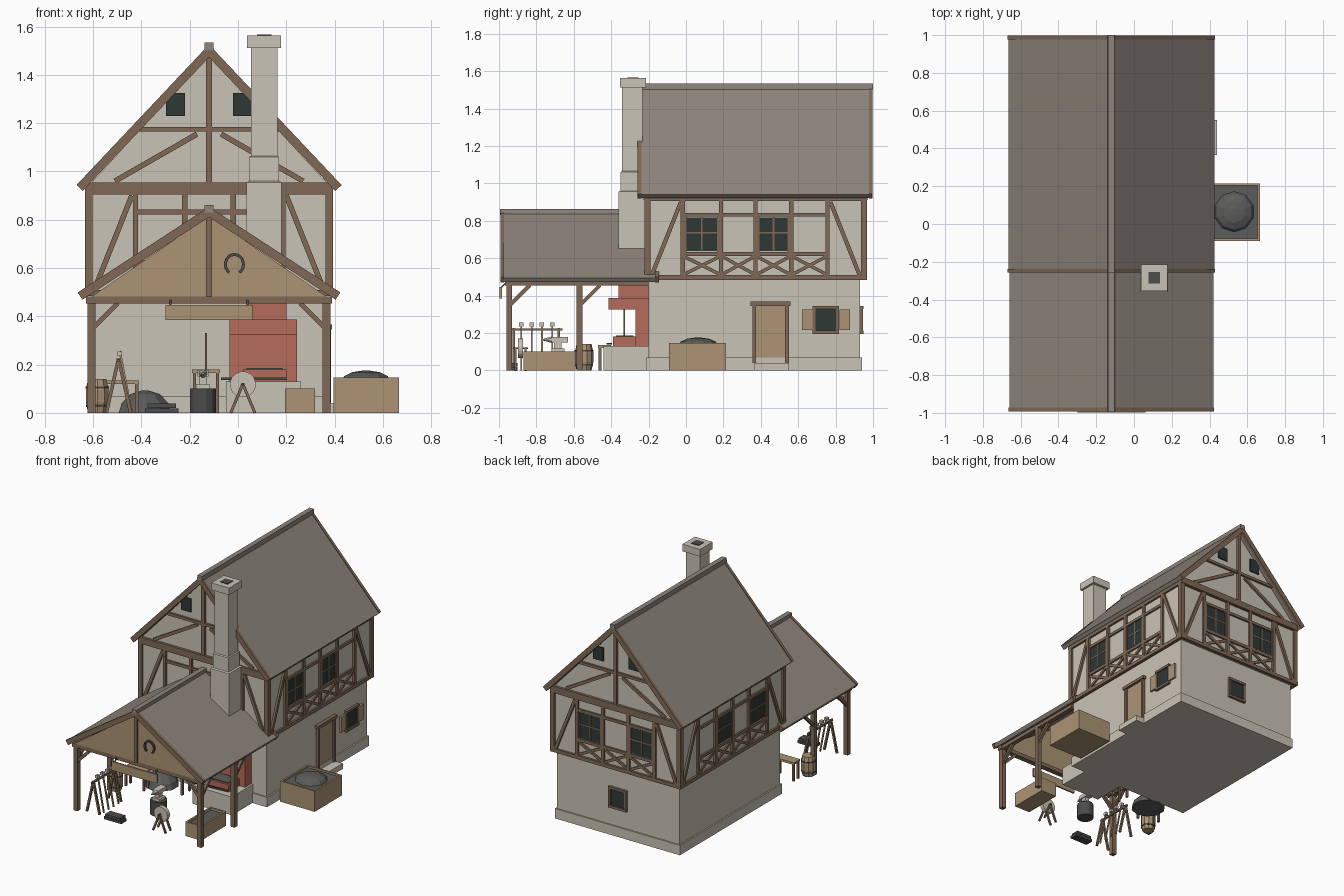
import bpy, bmesh, math
from mathutils import Vector, Matrix

if "Cube" in bpy.data.objects:
    bpy.data.objects.remove(bpy.data.objects["Cube"])


def mat(name, hexcol):
    m = bpy.data.materials.new(name)
    c = [int(hexcol[i:i + 2], 16) / 255 for i in (0, 2, 4)]
    m.diffuse_color = [v / 12.92 if v <= 0.04045 else ((v + 0.055) / 1.055) ** 2.4 for v in c] + [1]
    m.use_nodes = True
    m.node_tree.nodes["Principled BSDF"].inputs["Base Color"].default_value = m.diffuse_color
    return m


PLASTER, WOOD, ROOF = mat("plaster", "CAC3B6"), mat("timber", "806955"), mat("roof_tile", "8E857C")
TAN, BRICK, GLASS = mat("plank", "AB9474"), mat("brick", "B56C5A"), mat("dark_glass", "2E3836")
IRON, COAL = mat("iron", "4C4C4C"), mat("coal", "5C5C5B")
parts = {}
CX = -0.12


def get(name, m):
    return parts.setdefault(name, (bmesh.new(), m))[0]


# extrude a 2D polygon from a to b through a mapping function
def prism(name, m, poly, fn, a, b):
    bm = get(name, m)
    lo = [bm.verts.new(fn(p[0], p[1], a)) for p in poly]
    hi = [bm.verts.new(fn(p[0], p[1], b)) for p in poly]
    n = len(poly)
    bm.faces.new(lo)
    bm.faces.new(hi[::-1])
    for i in range(n):
        bm.faces.new((lo[i], lo[(i + 1) % n], hi[(i + 1) % n], hi[i]))


def along_y(x, z, y):
    return Vector((x, y, z))


def box(name, m, x0, x1, y0, y1, z0, z1):
    prism(name, m, [(x0, z0), (x1, z0), (x1, z1), (x0, z1)], along_y, y0, y1)


# square bar between two points
def bar(name, m, p, q, w):
    p, q = Vector(p), Vector(q)
    mid = Matrix.Translation((p + q) / 2) @ (q - p).to_track_quat('Z', 'Y').to_matrix().to_4x4()
    bmesh.ops.create_cube(get(name, m), size=1, matrix=mid @ Matrix.Diagonal((w, w, (q - p).length, 1)))


# turned shape from (radius, height) rings, axis z or y
def lathe(name, m, center, rings, n=10, axis='Z'):
    bm, c, loops = get(name, m), Vector(center), []
    for r, h in rings:
        loop = []
        for i in range(n):
            a = 2 * math.pi * (i + 0.5) / n
            u, v = r * math.cos(a), r * math.sin(a)
            loop.append(bm.verts.new(c + (Vector((u, v, h)) if axis == 'Z' else Vector((u, h, v)))))
        loops.append(loop)
    for A, B in zip(loops, loops[1:]):
        for i in range(n):
            bm.faces.new((A[i], A[(i + 1) % n], B[(i + 1) % n], B[i]))
    bm.faces.new(loops[0])
    bm.faces.new(loops[-1])


# ---- house body
box("ground_floor", PLASTER, -0.6, 0.365, -0.2, 0.93, 0, 0.5)
box("plinth", PLASTER, -0.61, 0.375, -0.21, 0.94, 0, 0.07)
prism("upper_floor", PLASTER, [(CX - .5, .49), (CX + .5, .49), (CX + .5, .94), (CX, 1.48), (CX - .5, .94)],
      along_y, -0.208, 0.953)


# ---- roofs: chevron section, bargeboards and ridge cap
def chevron(za, ze, hw, t):
    a = math.atan2(za - ze, hw)
    dx, dz = t * math.sin(a), t * math.cos(a)
    return [(CX - hw, ze), (CX, za), (CX + hw, ze), (CX + hw - dx, ze - dz),
            (CX, za - t / math.cos(a)), (CX - hw + dx, ze - dz)]


def roof(name, za, ze, hw, y0, y1):
    prism(name, ROOF, chevron(za, ze, hw, .028), along_y, y0 + .01, y1 - .01)
    for a, b in ((y0, y0 + .02), (y1 - .02, y1)):
        prism(name + "_bargeboards", WOOD, chevron(za + .004, ze + .004, hw + .004, .036), along_y, a, b)
    prism(name + "_ridge_cap", ROOF, [(CX - .02, za - .02), (CX + .02, za - .02), (CX + .018, za + .012),
                                      (CX - .018, za + .012)], along_y, y0 - .002, y1 + .002)


roof("main_roof", 1.522, .94, .545, -.258, .998)
roof("porch_roof", .85, .495, .54, -.992, -.145)

# ---- timber framing on the four facades
FACES = {"right": lambda u, z, d: Vector((CX + .5 + d, u, z)), "left": lambda u, z, d: Vector((CX - .5 - d, u, z)),
         "front": lambda u, z, d: Vector((u, -.208 - d, z)), "back": lambda u, z, d: Vector((u, .953 + d, z))}


def timber(f, u0, z0, u1, z1, w=.022, d=.014):
    v = Vector((u1 - u0, z1 - z0)).normalized() * w / 2
    prism(f + "_timber_frame", WOOD, [(u0 - v.y, z0 + v.x), (u1 - v.y, z1 + v.x), (u1 + v.y, z1 - v.x),
                                      (u0 + v.y, z0 - v.x)], FACES[f], -.005, d)


def pane(f, u0, u1, z0, z1, d=.006):
    prism(f + "_window_glass", GLASS, [(u0, z0), (u1, z0), (u1, z1), (u0, z1)], FACES[f], 0, d)


def facade(f, c, half, studs, windows):
    timber(f, c - half - .014, .497, c + half + .014, .497, .026)
    timber(f, c - half - .014, .918, c + half + .014, .918, .026)
    for s in (-1, 1):
        timber(f, c + s * (half - .003), .49, c + s * (half - .003), .93, .03)
        timber(f, c + s * (half - .025), .51, c + s * (studs[-1] + .015), .9)
    for s in studs:
        timber(f, c + s, .5, c + s, .91)
    a, b = c + studs[0], c + studs[-1]
    timber(f, a, .832, b, .832, .02, .012)
    timber(f, a, .622, b, .622, .022, .012)
    for i, (s, t) in enumerate(zip(studs, studs[1:])):
        timber(f, c + s, .51, c + t, .612, .018, .010)
        timber(f, c + s, .612, c + t, .51, .018, .009)
        if i in windows:
            m, w = c + (s + t) / 2, (t - s) / 2 - .016
            pane(f, m - w, m + w, .638, .818)
            for e in (-1, 1):
                timber(f, m + e * w, .632, m + e * w, .824, .01, .010)
            timber(f, m, .64, m, .82, .009, .009)
            timber(f, m - w, .735, m + w, .735, .009, .008)


for f in ("right", "left"):
    facade(f, .3725, .58, (-.39, -.185, 0, .19, .385), (0, 2))
facade("front", CX, .5, (-.305, -.1, .1, .305), ())
facade("back", CX, .5, (-.305, -.1, .1, .305), (0, 2))

# ---- gable framing and attic windows
for f in ("front", "back"):
    timber(f, CX - .51, .932, CX + .51, .932, .045, .018)
    timber(f, CX - .29, 1.175, CX + .29, 1.175, .02)
    timber(f, CX, .94, CX, 1.48, .026, .016)
    for s in (-1, 1):
        timber(f, CX + s * .39, .96, CX + s * .05, 1.155, .022, .012)
        pane(f, CX + s * .1, CX + s * .178, 1.23, 1.325, .009)

# ---- side door with frame and step
box("door", TAN, .36, .372, .375, .535, .045, .345)
for y in (.365, .54):
    box("door_frame", WOOD, .36, .385, y - .01, y + .01, .04, .35)
box("door_frame", WOOD, .36, .39, .345, .56, .345, .367)
box("door_step", PLASTER, .36, .44, .365, .55, 0, .04)


# ---- ground floor windows
def low_window(fn, c, shutters):
    def rect(n, m, a, b, z0, z1, d):
        prism(n, m, [(a, z0), (b, z0), (b, z1), (a, z1)], fn, -.005, d)
    rect("low_window_glass", GLASS, c - .06, c + .06, .21, .33, .008)
    for s in (-1, 1):
        rect("low_window_frame", WOOD, c + s * .063 - .008, c + s * .063 + .008, .2, .34, .015)
        if shutters:
            rect("shutters", TAN, c + s * .1 - .028, c + s * .1 + .028, .215, .325, .014)
    rect("low_window_frame", WOOD, c - .071, c + .071, .195, .212, .018)
    rect("low_window_frame", WOOD, c - .071, c + .071, .328, .345, .018)


low_window(lambda u, z, d: Vector((.365 + d, u, z)), .748, True)
low_window(lambda u, z, d: Vector((u, .93 + d, z)), CX, False)

# ---- chimney and brick forge
q = math.sqrt(2)
lathe("chimney", PLASTER, (.108, -.287, 0), [(.073 * q, .47), (.073 * q, .955), (.062 * q, .96), (.062 * q, 1.06),
                                            (.055 * q, 1.065), (.055 * q, 1.515)], 4)
lathe("chimney_cap", PLASTER, (.108, -.284, 0), [(.07 * q, 1.512), (.07 * q, 1.563)], 4)
lathe("chimney_flue", IRON, (.108, -.284, 0), [(.03 * q, 1.55), (.03 * q, 1.567)], 4)
box("forge_base", PLASTER, -.05, .26, -.44, -.2, 0, .13)
box("forge_back", BRICK, -.035, .245, -.27, -.2, .13, .33)
box("forge_hood", BRICK, -.035, .245, -.415, -.2, .325, .387)
box("forge_throat", BRICK, .035, .2, -.36, -.2, .385, .5)
box("fire_rim", BRICK, .02, .2, -.39, -.27, .13, .18)
box("fire_coals", COAL, .035, .185, -.375, -.28, .14, .186)
bar("poker", IRON, (-.07, -.42, .142), (.2, -.4, .142), .01)

# ---- porch frame
for x, s in ((-.607, 1), (.367, -1)):
    for y in (-.945, -.57):
        box("porch_posts", WOOD, x - .016, x + .016, y - .016, y + .016, 0, .46)
        bar("porch_braces", WOOD, (x, y, .345), (x, y + .11, .455), .02)
    bar("porch_braces", WOOD, (x, -.945, .345), (x + s * .11, -.945, .455), .02)
    box("porch_side_beams", WOOD, x - .016, x + .016, -.965, -.2, .453, .48)
box("porch_front_beam", WOOD, -.63, .39, -.968, -.93, .453, .482)
prism("porch_gable", TAN, [(CX - .49, .48), (CX + .49, .48), (CX, .815)], along_y, -.968, -.95)
box("gable_king_post", WOOD, CX - .012, CX + .012, -.982, -.96, .48, .81)
box("hanging_sign", TAN, -.3, .06, -.997, -.985, .385, .447)
for x in (-.28, .04):
    bar("sign_hooks", IRON, (x, -.991, .44), (x, -.96, .47), .008)

# ---- horseshoe
pts = [(-.015 + .038 * math.cos(a), -.975, .615 + .042 * math.sin(a))
       for a in [math.radians(-55 + 29 * i) for i in range(11)]]
for p, r in zip(pts, pts[1:]):
    bar("horseshoe", IRON, p, r, .012)


# ---- open crates: fuel bin and quench trough
def crate(name, x0, x1, y0, y1, h, fill):
    t = .012
    for a, b in ((x0, x0 + t), (x1 - t, x1)):
        box(name, TAN, a, b, y0, y1, 0, h)
    for a, b in ((y0, y0 + t), (y1 - t, y1)):
        box(name, TAN, x0 + t, x1 - t, a, b, 0, h)
    box(name, TAN, x0 + t, x1 - t, y0 + t, y1 - t, 0, .02)
    box(name + "_filling", COAL, x0 + t, x1 - t, y0 + t, y1 - t, .02, fill)


crate("fuel_bin", .395, .667, -.09, .215, .147, .135)
crate("quench_trough", .195, .32, -.87, -.59, .102, .085)
DOME = [(1, 0), (.88, .45), (.55, .85), (.15, 1)]
lathe("bin_coal_heap", COAL, (.53, .065, .135), [(.107 * r, .04 * h) for r, h in DOME])
lathe("floor_coal_heap", COAL, (-.385, -.31, 0), [(.115 * r, .092 * h) for r, h in DOME])

# ---- barrel with hoops
lathe("barrel", TAN, (-.583, -.545, 0), [(.04, 0), (.05, .045), (.05, .095), (.04, .14)])
for z, r in ((.03, .049), (.105, .0505)):
    lathe("barrel_hoops", IRON, (-.583, -.545, 0), [(r, z - .005), (r, z + .005)])

# ---- small work table
box("work_table", TAN, -.57, -.41, -.47, -.4, .12, .135)
for x in (-.56, -.42):
    for y in (-.46, -.41):
        box("work_table_legs", WOOD, x - .007, x + .007, y - .007, y + .007, 0, .12)

# ---- anvil on its block
lathe("anvil_block", IRON, (-.145, -.685, 0), [(.056, 0), (.056, .1)], 12)
box("anvil", PLASTER, -.175, -.115, -.72, -.65, .1, .118)
box("anvil", PLASTER, -.16, -.13, -.705, -.665, .118, .15)
box("anvil", PLASTER, -.168, -.122, -.72, -.63, .15, .178)
lathe("anvil_horn", PLASTER, (-.145, -.72, .164), [(.018, 0), (.004, -.045)], 8, 'Y')

# ---- bellows stand with lever pole
box("bellows_stand", TAN, -.19, -.075, -.38, -.28, .165, .18)
for x in (-.18, -.085):
    for y in (-.37, -.29):
        bar("bellows_legs", WOOD, (x, y, 0), (x, y, .17), .014)
bar("lever_pole", WOOD, (-.132, -.33, .17), (-.132, -.33, .33), .009)

# ---- grindstone
lathe("grindstone", PLASTER, (.02, -.885, .118), [(.054, -.014), (.054, .014)], 16, 'Y')
for y in (-.912, -.858):
    for s in (-1, 1):
        bar("grindstone_legs", WOOD, (.02 + s * .05, y, 0), (.02, y, .12), .012)
bar("grindstone_axle", IRON, (.02, -.925, .118), (.02, -.845, .118), .01)

# ---- tool rack and iron stock
for y in (-.92, -.68):
    for s in (-1, 1):
        bar("tool_rack", WOOD, (-.495 + s * .05, y, 0), (-.495, y, .225), .014)
bar("tool_rack", WOOD, (-.495, -.94, .218), (-.495, -.66, .218), .012)
for i in range(4):
    y = -.88 + .055 * i
    bar("leaning_tools", TAN, (-.44, y, 0), (-.49, y, .255), .009)
    box("tool_heads", PLASTER, -.5, -.48, y - .012, y + .012, .235, .255)
for i in range(2):
    box("iron_stock", IRON, -.385 + .01 * i, -.247 - .01 * i, -.96, -.9, .02 * i, .02 * i + .018)

# ---- finish every part as an object
for name, (bm, m) in parts.items():
    bmesh.ops.recalc_face_normals(bm, faces=bm.faces[:])
    me = bpy.data.meshes.new(name)
    bm.to_mesh(me)
    bm.free()
    me.materials.append(m)
    bpy.context.collection.objects.link(bpy.data.objects.new(name, me))
